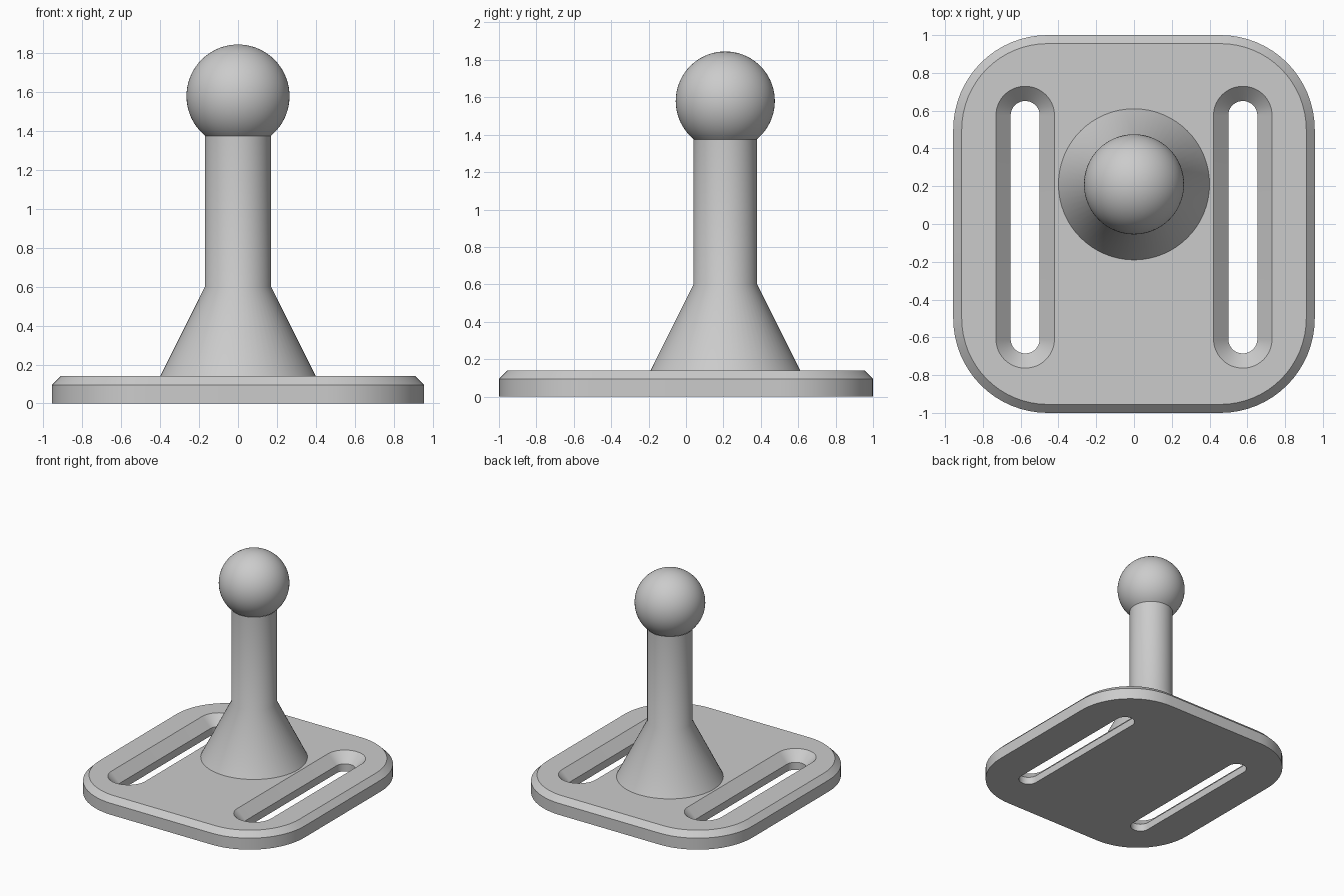
import bpy, bmesh
from math import sin, cos, pi, asin

cube = bpy.data.objects.get("Cube")
if cube:
    bpy.data.objects.remove(cube, do_unlink=True)

grey = bpy.data.materials.new("satin grey")
grey.use_nodes = True
colour = (0.6, 0.6, 0.6, 1)
grey.diffuse_color = colour
grey.node_tree.nodes["Principled BSDF"].inputs["Base Color"].default_value = colour


def finish(name, bm, angle):
    bmesh.ops.recalc_face_normals(bm, faces=bm.faces)
    mesh = bpy.data.meshes.new(name)
    bm.to_mesh(mesh)
    bm.free()
    mesh.materials.append(grey)
    obj = bpy.data.objects.new(name, mesh)
    bpy.context.collection.objects.link(obj)
    bpy.ops.object.select_all(action='DESELECT')
    obj.select_set(True)
    bpy.context.view_layer.objects.active = obj
    bpy.ops.object.shade_smooth_by_angle(angle=angle)
    return obj


def rounded_ring(bm, cx, cy, hx, hy, r, z, steps=16):
    """Closed loop of vertices round a rounded rectangle."""
    verts = []
    for q, (sx, sy) in enumerate([(1, 1), (-1, 1), (-1, -1), (1, -1)]):
        for i in range(steps + 1):
            a = (q + i / steps) * pi / 2
            x = cx + sx * (hx - r) + r * cos(a)
            y = cy + sy * (hy - r) + r * sin(a)
            verts.append(bm.verts.new((x, y, z)))
    return verts


def bridge(bm, a, b):
    n = len(a)
    for i in range(n):
        j = (i + 1) % n
        bm.faces.new((a[i], a[j], b[j], b[i]))


def loop_edges(bm, ring):
    pairs = zip(ring, ring[1:] + ring[:1])
    return [bm.edges.get(p) or bm.edges.new(p) for p in pairs]


# Base plate: chamfered rim and two countersunk strap slots
THICK, BEVEL, FLARE = 0.14, 0.045, 0.078
bm = bmesh.new()
rim = [rounded_ring(bm, 0, 0, 0.957 - d, 1 - d, 0.5 - d, z)
       for d, z in ((0, 0), (0, THICK - BEVEL), (BEVEL, THICK))]
stacks = [rim]
for side in (-1, 1):
    # tiny straight run keeps the slot ends from having doubled points
    stacks.append([rounded_ring(bm, side * 0.576, -0.017, 0.077 + d, 0.668 + d,
                                0.0765 + d, z)
                   for d, z in ((0, 0), (0, THICK - FLARE), (FLARE, THICK))])
for stack in stacks:
    for low, high in zip(stack, stack[1:]):
        bridge(bm, low, high)
for level in (0, -1):
    edges = [e for s in stacks for e in loop_edges(bm, s[level])]
    bmesh.ops.triangle_fill(bm, edges=edges, use_beauty=True)
finish("base_plate", bm, pi / 6)


def lathe(name, profile, y, segments=64):
    """Revolve (radius, height) points round a vertical axis."""
    bm = bmesh.new()
    rings = []
    for r, z in profile:
        rings.append([bm.verts.new((r * cos(2 * pi * i / segments),
                                    y + r * sin(2 * pi * i / segments), z))
                      for i in range(segments)])
    for low, high in zip(rings, rings[1:]):
        bridge(bm, low, high)
    bmesh.ops.remove_doubles(bm, verts=bm.verts, dist=0.0001)
    return finish(name, bm, pi / 6)


# Flared stem and ball head share one axis
AXIS_Y, NECK_Z, BALL_Z, BALL_R = 0.21, 1.375, 1.58, 0.265
lathe("flared_stem", [(0.4, THICK), (0.17, 0.6), (0.17, NECK_Z)], AXIS_Y)

start = asin((NECK_Z - BALL_Z) / BALL_R)
arc = [start + (pi / 2 - start) * i / 28 for i in range(29)]
lathe("ball_head", [(BALL_R * cos(a), BALL_Z + BALL_R * sin(a)) for a in arc], AXIS_Y)
